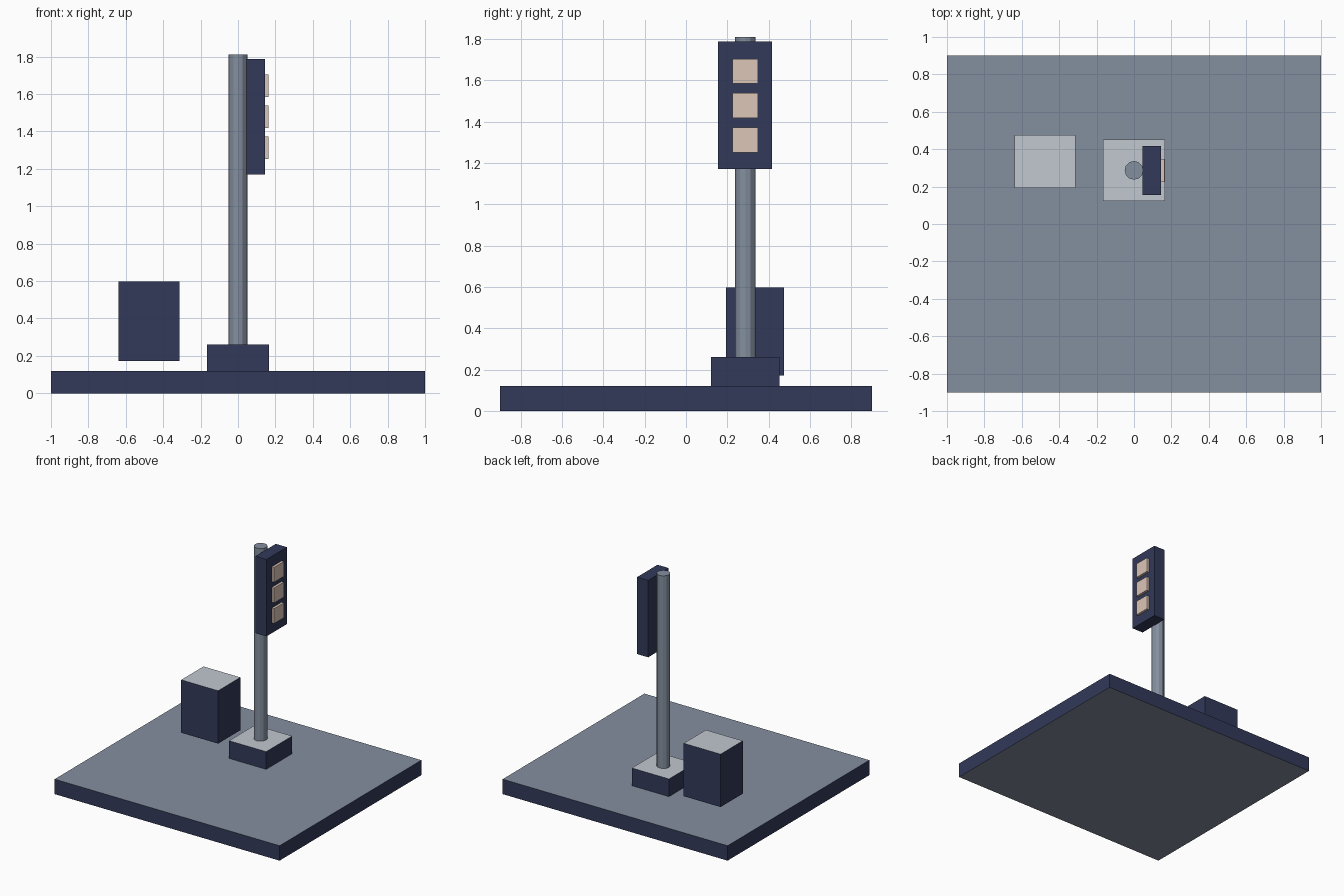
import bpy
import bmesh

if "Cube" in bpy.data.objects:
    bpy.data.objects.remove(bpy.data.objects["Cube"])


def material(name, srgb):
    """Flat colour given in sRGB, stored linear."""
    m = bpy.data.materials.new(name)
    lin = [c / 12.92 if c <= 0.04045 else ((c + 0.055) / 1.055) ** 2.4 for c in srgb]
    m.diffuse_color = (*lin, 1)
    m.use_nodes = True
    m.node_tree.nodes["Principled BSDF"].inputs["Base Color"].default_value = m.diffuse_color
    return m


navy = material("navy", (0.195, 0.225, 0.35))
slate = material("slate grey", (0.515, 0.56, 0.62))
pale = material("pale grey", (0.76, 0.785, 0.815))
cream = material("warm cream", (0.86, 0.775, 0.715))


def finish(name, bm, side, cap):
    """Side colour everywhere, cap colour on faces pointing up or down."""
    bmesh.ops.recalc_face_normals(bm, faces=bm.faces)
    for f in bm.faces:
        f.material_index = 1 if abs(f.normal.z) > 0.9 else 0
    mesh = bpy.data.meshes.new(name)
    bm.to_mesh(mesh)
    bm.free()
    mesh.materials.append(side)
    mesh.materials.append(cap)
    bpy.context.collection.objects.link(bpy.data.objects.new(name, mesh))


def box(name, xs, ys, zs, side, cap):
    bm = bmesh.new()
    bmesh.ops.create_cube(bm, size=1)
    for v in bm.verts:
        v.co = [(r[0] + r[1]) / 2 + c * (r[1] - r[0]) for c, r in zip(v.co, (xs, ys, zs))]
    finish(name, bm, side, cap)


# Ground slab, pole footing and equipment cabinet (which hovers slightly)
box("ground_slab", (-1, 1), (-0.9, 0.9), (0, 0.12), navy, slate)
box("pole_footing", (-0.165, 0.165), (0.122, 0.452), (0.12, 0.262), navy, pale)
box("cabinet", (-0.64, -0.312), (0.193, 0.475), (0.172, 0.597), navy, pale)

# Round pole
bm = bmesh.new()
bmesh.ops.create_cone(bm, cap_ends=True, segments=12, radius1=0.05, radius2=0.05, depth=1.55)
bmesh.ops.translate(bm, verts=bm.verts, vec=(0, 0.287, 0.26 + 1.55 / 2))
finish("pole", bm, slate, slate)

# Signal head with three square lamps facing +x
box("signal_head", (0.045, 0.144), (0.156, 0.416), (1.17, 1.788), navy, navy)
for i in range(3):
    z = 1.312 + 0.166 * i
    box(f"lamp_{i + 1}", (0.14, 0.164), (0.224, 0.348), (z - 0.06, z + 0.06), cream, cream)
